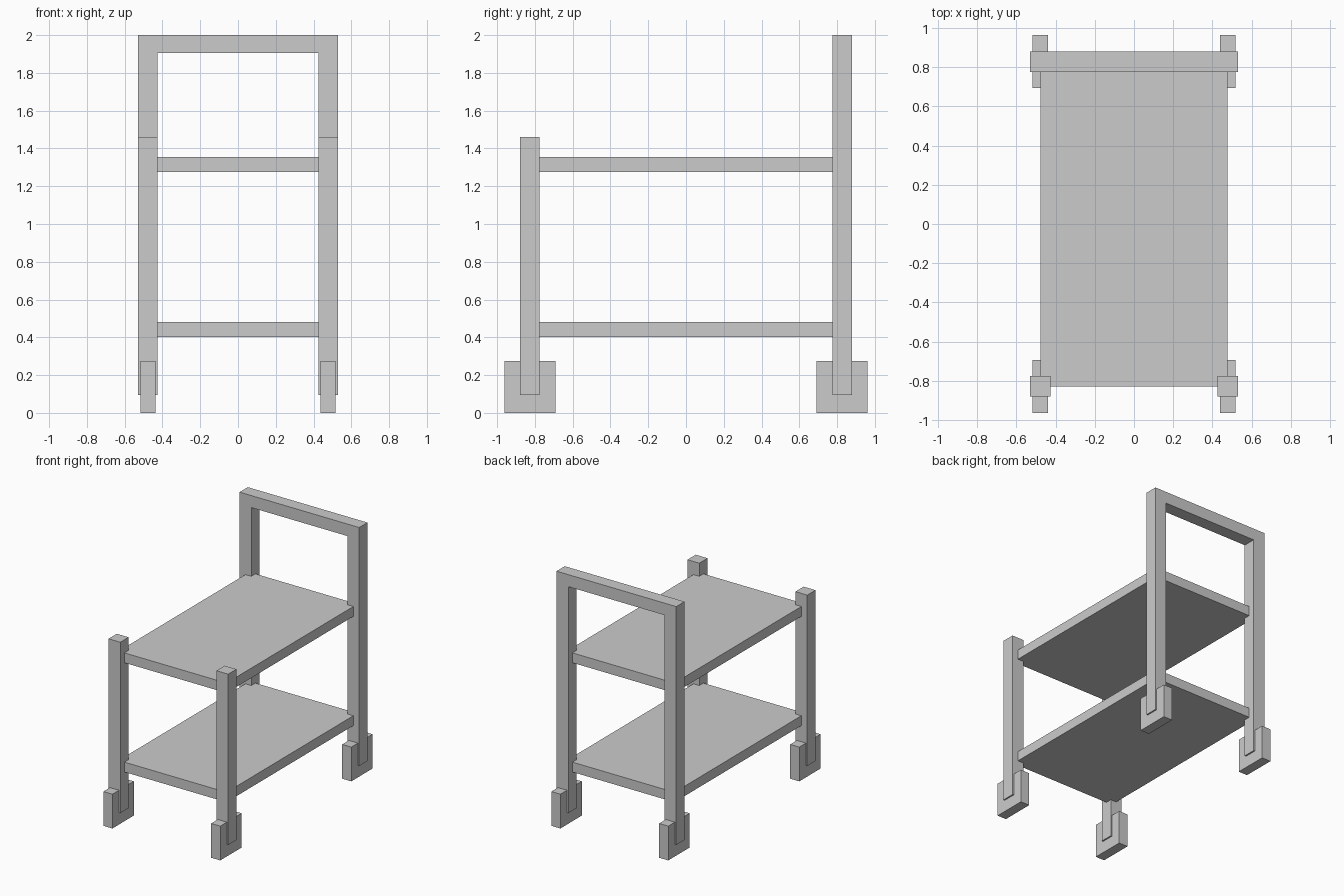
import bpy, bmesh

if "Cube" in bpy.data.objects:
    bpy.data.objects.remove(bpy.data.objects["Cube"])

PX, PY = 0.477, 0.827   # post centre lines
HP = 0.052              # half post thickness
FOOT = 0.095            # underside of posts


def finish(name, bm):
    bmesh.ops.recalc_face_normals(bm, faces=bm.faces)
    mesh = bpy.data.meshes.new(name)
    bm.to_mesh(mesh)
    bm.free()
    obj = bpy.data.objects.new(name, mesh)
    bpy.context.collection.objects.link(obj)
    return obj


def box(name, x, y, z):
    """Box from (min, max) ranges on each axis."""
    bm = bmesh.new()
    bmesh.ops.create_cube(bm, size=1)
    for v in bm.verts:
        v.co = [r[0] if c < 0 else r[1] for c, r in zip(v.co, (x, y, z))]
    return finish(name, bm)


def around(c, h):
    return (c - h, c + h)


# Two shelves, reaching to the post centre lines
for name, z in (("lower_shelf", (0.403, 0.482)), ("upper_shelf", (1.276, 1.355))):
    box(name, (-PX, PX), (-PY, PY), z)

# Front posts and the four block wheels
for side, sx in (("left", -1), ("right", 1)):
    box(f"front_post_{side}", around(sx * PX, HP), around(-PY, HP), (FOOT, 1.46))
    for end, sy in (("front", -1), ("back", 1)):
        box(f"wheel_{end}_{side}", around(sx * PX, 0.04), around(sy * PY, 0.135), (0, 0.274))

# Back posts and push handle as one extruded arch
xo, xi = PX + HP, PX - HP
arch = [(-xo, FOOT), (-xo, 2), (xo, 2), (xo, FOOT),
        (xi, FOOT), (xi, 1.904), (-xi, 1.904), (-xi, FOOT)]
bm = bmesh.new()
face = bm.faces.new([bm.verts.new((x, PY - HP, z)) for x, z in arch])
ext = bmesh.ops.extrude_face_region(bm, geom=[face], use_keep_orig=True)
bmesh.ops.translate(bm, vec=(0, 2 * HP, 0),
                    verts=[g for g in ext["geom"] if isinstance(g, bmesh.types.BMVert)])
finish("back_frame_handle", bm)
